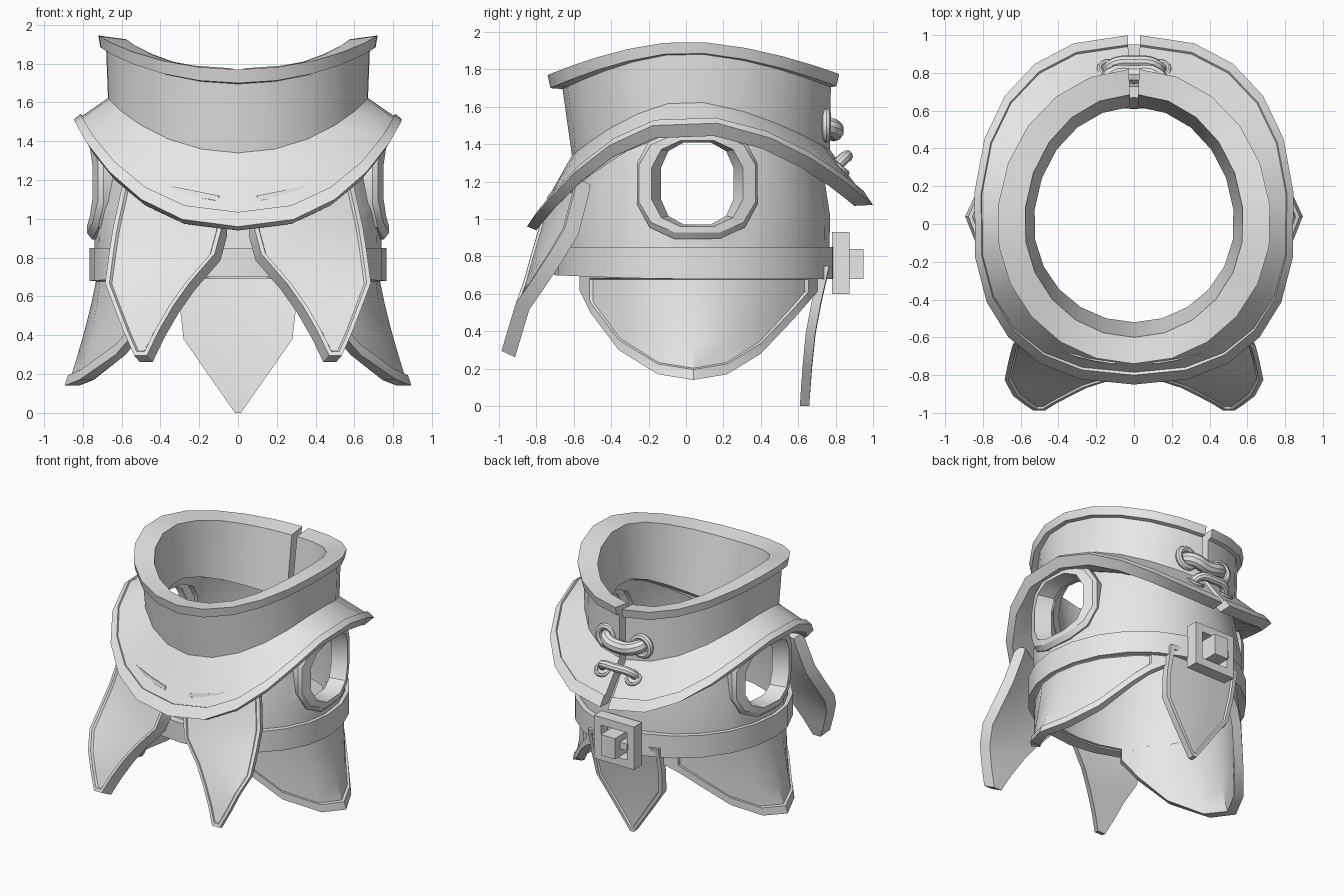
import bpy, bmesh, math

cube = bpy.data.objects.get("Cube")
if cube:
    bpy.data.objects.remove(cube, do_unlink=True)

GREY = (0.8, 0.8, 0.8, 1)
mat = bpy.data.materials.new("plain_grey")
mat.use_nodes = True
mat.diffuse_color = GREY
for node in mat.node_tree.nodes:
    if node.type == 'BSDF_PRINCIPLED':
        node.inputs["Base Color"].default_value = GREY


def activate(ob):
    bpy.ops.object.select_all(action='DESELECT')
    ob.select_set(True)
    bpy.context.view_layer.objects.active = ob


def finish(ob, smooth=True):
    ob.data.materials.clear()
    ob.data.materials.append(mat)
    activate(ob)
    if smooth:
        bpy.ops.object.shade_smooth_by_angle(angle=math.radians(30))
    return ob


def from_bmesh(name, bm):
    bmesh.ops.recalc_face_normals(bm, faces=bm.faces[:])
    me = bpy.data.meshes.new(name)
    bm.to_mesh(me)
    bm.free()
    ob = bpy.data.objects.new(name, me)
    bpy.context.collection.objects.link(ob)
    return ob


def loft(name, loops, cyclic, smooth=True):
    """Skin closed loops of points; cap both ends unless cyclic."""
    bm = bmesh.new()
    rows = [[bm.verts.new(p) for p in loop] for loop in loops]
    n = len(rows[0])
    for i in range(len(rows) if cyclic else len(rows) - 1):
        a, b = rows[i], rows[(i + 1) % len(rows)]
        for j in range(n):
            k = (j + 1) % n
            bm.faces.new((a[j], a[k], b[k], b[j]))
    if not cyclic:
        bm.faces.new(rows[0])
        bm.faces.new(rows[-1])
    return finish(from_bmesh(name, bm), smooth)


def power(v, e):
    return math.copysign(abs(v) ** e, v)


def hoop(name, profile, gap=0.0, segments=22):
    """Sweep a closed profile of (x radius, y front, y back, z front, z side, z back, squareness)."""
    def point(a, p):
        rx, yf, yb, zf, zs, zb, *e = p
        c, s = math.cos(a), math.sin(a)
        z = zs + ((zb if s > 0 else zf) - zs) * abs(s) ** 1.7
        if e and abs(c) > .1:
            c, s = power(c, e[0]), power(s, e[0])
        return (rx * c, s * yb if s > 0 else -s * yf, z)
    count = segments + 1 if gap else segments
    step = (2 * math.pi - 2 * gap) / segments
    loops = [[point(math.pi / 2 + gap + i * step, p) for p in profile] for i in range(count)]
    return loft(name, loops, not gap)


def plate(name, rows, place, columns, thickness, border):
    """Solid plate from (row, start, end) lines, with a flat border around a sunk panel."""
    def cut(t):
        for (t0, a0, b0), (t1, a1, b1) in zip(rows, rows[1:]):
            if min(t0, t1) <= t <= max(t0, t1):
                f = (t - t0) / (t1 - t0)
                return (t, a0 + (a1 - a0) * f, b0 + (b1 - b0) * f)
    step = .008
    first, last = rows[0][0], rows[-1][0]
    d = math.copysign(1, last - first)
    start, end = first + d * border, last - d * border
    inner = [r for r in rows if min(start, end) + .02 < r[0] < max(start, end) - .02]
    lines = [rows[0], cut(start), cut(start + d * step), *inner, cut(end - d * step), cut(end), rows[-1]]
    bm = bmesh.new()
    front, back = [], []
    for r, (t, a, b) in enumerate(lines):
        e = min(border, .3 * (b - a))
        g = min(step, .1 * (b - a))
        lo, hi = a + e + g, b - e - g
        us = [a, a + e, *[lo + (hi - lo) * i / columns for i in range(columns + 1)], b - e, b]
        sunk = 2 <= r < len(lines) - 2
        front.append([bm.verts.new(place(u, t, .014 if sunk and 2 <= i < len(us) - 2 else 0))
                      for i, u in enumerate(us)])
        back.append([bm.verts.new(place(u, t, thickness)) for u in us])
    for grid in (front, back):
        for p, q in zip(grid, grid[1:]):
            for i in range(len(p) - 1):
                bm.faces.new((p[i], p[i + 1], q[i + 1], q[i]))

    def rim(grid):
        return (grid[0] + [row[-1] for row in grid[1:-1]] + grid[-1][::-1]
                + [row[0] for row in grid[-2:0:-1]])
    f, b = rim(front), rim(back)
    for i in range(len(f)):
        bm.faces.new((f[i - 1], f[i], b[i], b[i - 1]))
    return finish(from_bmesh(name, bm))


def box(name, x, y, z):
    loops = [[(x[0], v, z[0]), (x[1], v, z[0]), (x[1], v, z[1]), (x[0], v, z[1])] for v in y]
    return loft(name, loops, False, False)


def body_x(y):
    return 0.74 * math.sqrt(max(0, 1 - (y / (0.65 if y < 0 else 0.77)) ** 2))


# Collar with its flared lip and shoulder cape, split at the back
hoop("collar_and_cape", [
    (.725, -.74, .82, 1.77, 1.95, 1.775), (.715, -.725, .805, 1.70, 1.89, 1.71),
    (.685, -.66, .775, 1.695, 1.885, 1.705), (.675, -.61, .77, 1.34, 1.63, 1.37),
    (.81, -.785, .94, 1.03, 1.54, 1.14, .85), (.815, -.80, .95, 1.035, 1.553, 1.15, .85),
    (.85, -.85, 1.0, .96, 1.525, 1.075, .85),
    (.81, -.80, .90, .94, 1.455, 1.07, .85), (.70, -.62, .76, 1.19, 1.46, 1.25),
    (.53, -.52, .62, 1.28, 1.53, 1.30), (.58, -.60, .685, 1.755, 1.93, 1.76)], gap=0.038)

# Body shell
body = hoop("body", [
    (.65, -.58, .73, 1.24, 1.52, 1.28), (.745, -.65, .77, 1.02, 1.05, 1.02),
    (.735, -.65, .765, .71, .69, .69), (.68, -.60, .71, .71, .69, .69),
    (.69, -.60, .715, 1.02, 1.05, 1.02), (.59, -.53, .67, 1.24, 1.52, 1.28)], segments=24)


# Arm openings with raised rims
def opening(ry, rz, xfun, side, n=12):
    pts = []
    for i in range(n):
        a = 2 * math.pi * (i + .5) / n
        y = .06 + ry * power(math.cos(a), .75)
        z = 1.19 + rz * power(math.sin(a), .75)
        pts.append((side * xfun(y), y, z))
    return pts


for side, label in ((1, "left"), (-1, "right")):
    cutter = loft("cutter", [opening(.26, .25, lambda y, d=d: d, side) for d in (.3, 1.1)], False)
    cutter.hide_render = True
    mod = body.modifiers.new("arm_opening", 'BOOLEAN')
    mod.operation = 'DIFFERENCE'
    mod.solver = 'EXACT'
    mod.object = cutter
    activate(body)
    bpy.ops.object.modifier_apply(modifier=mod.name)
    bpy.data.objects.remove(cutter, do_unlink=True)
    front = lambda y: body_x(y) + .04
    edge = lambda y: body_x(y) + .015
    back = lambda y: body_x(y) - .085
    loft(label + "_arm_rim", [opening(.33, .305, edge, side), opening(.32, .27, front, side),
                              opening(.25, .235, front, side), opening(.2, .225, back, side),
                              opening(.30, .29, back, side)], True)
finish(body)

# Belt
hoop("belt", [(.765, -.705, .81, .85, .85, .85), (.765, -.705, .81, .70, .68, .68),
              (.70, -.62, .74, .70, .68, .68), (.70, -.62, .74, .85, .85, .85)], segments=24)

# Hanging flaps: rounded hip flaps and pointed front flaps on both sides
for side, label in ((1, "left"), (-1, "right")):
    def hip(z, y, depth):
        fall = max(0, 1 - (abs(y - .04) / .45) ** 1.3)
        x = body_x(y) + .155 * ((.74 - z) / .6) ** 1.3 * fall
        shrink = 1 - depth / .72
        return (side * x * shrink, y * shrink, z)

    def chest(x, z, depth):
        bend = .85 * max(0, z - .55)
        return (side * (x - .35 * depth), -(1.075 - .3 * z) + bend * x * x + .85 * depth,
                z + max(0, z - 1) * x * 2 - .4 * depth)

    plate(label + "_hip_flap",
          [(-.57, .62, .74), (-.5, .48, .74), (-.36, .3, .74), (-.15, .17, .74), (.04, .14, .74),
           (.22, .17, .74), (.4, .28, .74), (.58, .47, .74), (.71, .62, .74)], hip, 4, .06, .055)
    plate(label + "_front_flap",
          [(1.1, .1, .59), (.95, .085, .645), (.82, .12, .665), (.67, .25, .685),
           (.55, .335, .64), (.42, .41, .59), (.295, .47, .535)], chest, 5, .085, .022)

# Pointed tail flap at the back
plate("tail_flap", [(.75, -.3, .3), (.55, -.3, .3), (.38, -.28, .28), (.2, -.155, .155), (0, -.015, .015)],
      lambda x, z, depth: (x, .66 + .1 * (z / .65) ** 1.5 - .2 * x * x - depth, z), 4, .05, .03)

# Buckle: square frame and prong
for name, x, z in (("top", (-.17, .17), (.87, .93)), ("bottom", (-.17, .17), (.60, .66)),
                   ("left", (.11, .17), (.66, .87)), ("right", (-.17, -.11), (.66, .87))):
    box("buckle_" + name, x, (.78, .875), z)
box("buckle_prong", (-.06, .06), (.79, .95), (.68, .84))
box("buckle_prong_bar", (-.12, .0), (.79, .89), (.74, .79))


# Lacing across the back split: bent bars with eyelets
def bar(name, points, radius):
    cu = bpy.data.curves.new(name, 'CURVE')
    cu.dimensions = '3D'
    cu.bevel_depth = radius
    cu.bevel_resolution = 3
    cu.resolution_u = 4
    cu.use_fill_caps = True
    sp = cu.splines.new('BEZIER')
    sp.bezier_points.add(len(points) - 1)
    for bp, co in zip(sp.bezier_points, points):
        bp.co = co
        bp.handle_left_type = bp.handle_right_type = 'AUTO'
    ob = bpy.data.objects.new(name, cu)
    bpy.context.collection.objects.link(ob)
    activate(ob)
    bpy.ops.object.convert(target='MESH')
    finish(bpy.context.view_layer.objects.active)


def eyelet(name, loc, tilt, major, minor):
    bpy.ops.mesh.primitive_torus_add(location=loc, rotation=(math.radians(tilt), 0, 0), major_segments=14,
                                     minor_segments=8, major_radius=major, minor_radius=minor)
    bpy.context.object.name = name
    finish(bpy.context.object)


bar("upper_bar", [(-.15, .70, 1.51), (-.12, .78, 1.49), (0, .79, 1.465), (.12, .78, 1.49), (.15, .70, 1.51)], .05)
bar("lower_bar", [(-.14, .77, 1.25), (-.12, .84, 1.32), (0, .86, 1.335), (.12, .84, 1.32), (.14, .77, 1.25)], .032)
for side, label in ((1, "left"), (-1, "right")):
    eyelet(label + "_upper_eyelet", (side * .15, .75, 1.5), -90, .07, .025)
    eyelet(label + "_lower_eyelet", (side * .13, .82, 1.28), -40, .055, .014)
